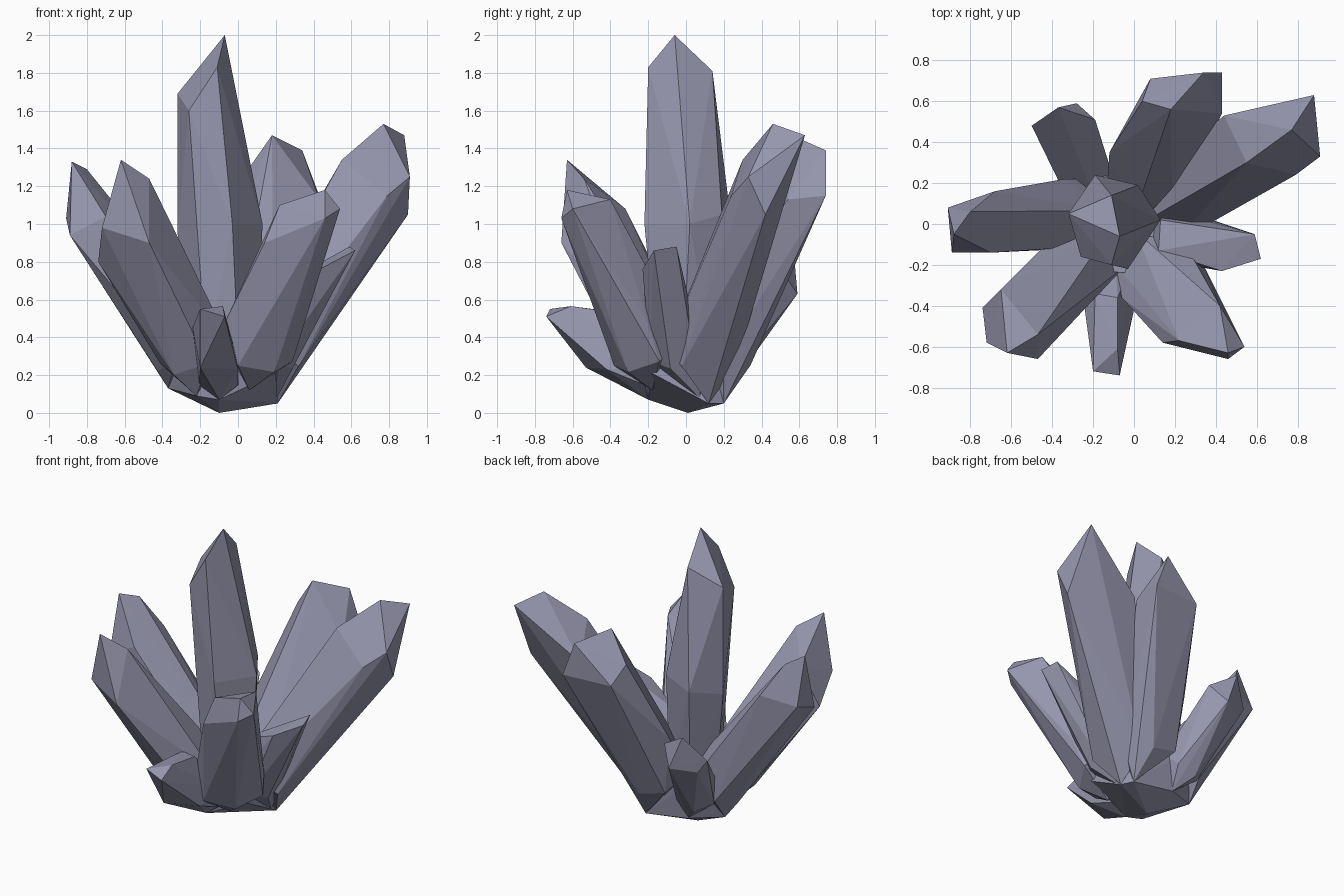
import bpy, bmesh, math
from mathutils import Vector

stone = bpy.data.materials.new("grey_violet_stone")
stone.diffuse_color = (0.31, 0.31, 0.43, 1)


def hull(name, points):
    """Flat-faced convex solid around a few points."""
    bm = bmesh.new()
    verts = [bm.verts.new(p) for p in points]
    res = bmesh.ops.convex_hull(bm, input=verts)
    loose = {v for v in res["geom_interior"] + res["geom_unused"]
             if isinstance(v, bmesh.types.BMVert)}
    bmesh.ops.delete(bm, geom=list(loose), context='VERTS')
    bmesh.ops.recalc_face_normals(bm, faces=bm.faces[:])
    me = bpy.data.meshes.new(name)
    bm.to_mesh(me)
    bm.free()
    me.materials.append(stone)
    ob = bpy.data.objects.new(name, me)
    bpy.context.collection.objects.link(ob)


def crystal(name, heel, foot, radius, *crown, flank=(), sides=6):
    """Pointed heel in the root, six-sided foot, optional flank corners, faceted crown."""
    foot, crown = Vector(foot), [Vector(p) for p in crown]
    axis = (sum(crown, Vector()) / len(crown) - foot).normalized()
    out = (Vector((axis.x, axis.y, 0)).normalized() if axis.xy.length > 0.01
           else Vector((1, 0, 0)))
    u = (out - axis * out.dot(axis)).normalized()
    v = axis.cross(u)
    ring = [foot + radius * (u * math.cos(a) + v * math.sin(a))
            for a in (i * math.tau / sides for i in range(sides))]
    hull(name, [Vector(heel)] + ring + crown + [Vector(p) for p in flank])


# tall middle crystal
crystal("centre_crystal", (-0.08, 0, 0.04), (-0.07, 0, 0.3), 0.17,
        (-0.07, -0.06, 2.0), (-0.11, -0.20, 1.83), (-0.26, -0.16, 1.60),
        (-0.32, 0.05, 1.69), (-0.11, 0.14, 1.81), (0.13, 0.02, 1.0),
        (-0.03, -0.22, 1.0), (0.02, 0.19, 1.05), (-0.19, 0.24, 1.0),
        (-0.32, 0.05, 0.95))

# large crystals leaning outward
crystal("right_back_crystal", (0.21, 0.12, 0.05), (0.17, 0.08, 0.30), 0.19,
        (0.77, 0.46, 1.53), (0.88, 0.63, 1.47), (0.91, 0.33, 1.25),
        (0.90, 0.42, 1.05), (0.79, 0.24, 1.15), (0.55, 0.30, 1.34),
        (0.44, 0.53, 1.15))
crystal("back_crystal", (0.17, 0.20, 0.05), (0.06, 0.18, 0.35), 0.20,
        (0.18, 0.56, 1.47), (0.34, 0.74, 1.39), (0.43, 0.74, 1.15),
        (0.08, 0.71, 1.15), (0.04, 0.60, 1.27), (0.43, 0.54, 1.13),
        flank=[(-0.12, 0.35, 0.70)])
crystal("left_crystal", (-0.37, 0.10, 0.13), (-0.27, 0.05, 0.33), 0.19,
        (-0.88, -0.05, 1.33), (-0.80, 0.06, 1.29), (-0.91, 0.08, 1.03),
        (-0.89, -0.14, 0.94), (-0.70, -0.14, 1.04), (-0.68, 0.16, 1.08),
        flank=[(-0.34, 0.22, 0.58)])
crystal("left_front_crystal", (-0.22, -0.18, 0.09), (-0.23, -0.15, 0.32), 0.20,
        (-0.62, -0.63, 1.34), (-0.47, -0.54, 1.24), (-0.72, -0.58, 0.98),
        (-0.74, -0.41, 0.80), (-0.47, -0.66, 0.90), (-0.41, -0.54, 0.82),
        (-0.65, -0.32, 1.08), flank=[(-0.47, -0.14, 0.72)])
crystal("right_front_crystal", (0.06, -0.18, 0.12), (0.10, -0.17, 0.33), 0.20,
        (0.46, -0.63, 1.18), (0.54, -0.60, 1.08), (0.46, -0.66, 1.03),
        (0.22, -0.57, 1.10), (0.14, -0.58, 0.90), (0.42, -0.40, 1.13),
        (0.29, -0.44, 0.59),
        flank=[(0.0, -0.38, 0.25), (-0.06, -0.36, 0.50), (0.34, -0.20, 0.47)])

# small crystals between them
crystal("small_right_crystal", (0.20, 0.08, 0.07), (0.18, -0.06, 0.32), 0.14,
        (0.59, -0.05, 0.88), (0.62, -0.17, 0.86), (0.43, -0.23, 0.76),
        (0.40, 0.01, 0.57), (0.40, -0.18, 0.55),
        flank=[(0.13, 0.02, 0.58), (0.12, -0.13, 0.62)])
crystal("small_back_crystal", (-0.15, 0.19, 0.10), (-0.22, 0.19, 0.30), 0.14,
        (-0.37, 0.57, 0.86), (-0.50, 0.48, 0.70), (-0.19, 0.51, 0.75),
        (-0.28, 0.59, 0.63), (-0.44, 0.50, 0.61))
crystal("small_front_crystal", (-0.10, -0.20, 0.07), (-0.10, -0.18, 0.20), 0.12,
        (-0.20, -0.72, 0.55), (-0.07, -0.74, 0.51), (-0.08, -0.61, 0.565),
        (-0.20, -0.53, 0.24), (0.0, -0.42, 0.23), (-0.24, -0.42, 0.45),
        flank=[(-0.19, -0.34, 0.53), (-0.08, -0.36, 0.53)])

# rough shared root
hull("root", [(-0.10, 0.01, 0), (0.21, 0.12, 0.05), (0.17, 0.20, 0.05),
              (-0.37, 0.10, 0.13), (-0.22, -0.18, 0.09), (0.20, -0.18, 0.21),
              (-0.10, -0.20, 0.07), (-0.15, 0.20, 0.10), (-0.28, 0.24, 0.45),
              (-0.28, -0.22, 0.45), (0.10, -0.25, 0.50), (0.18, 0.22, 0.50)])
